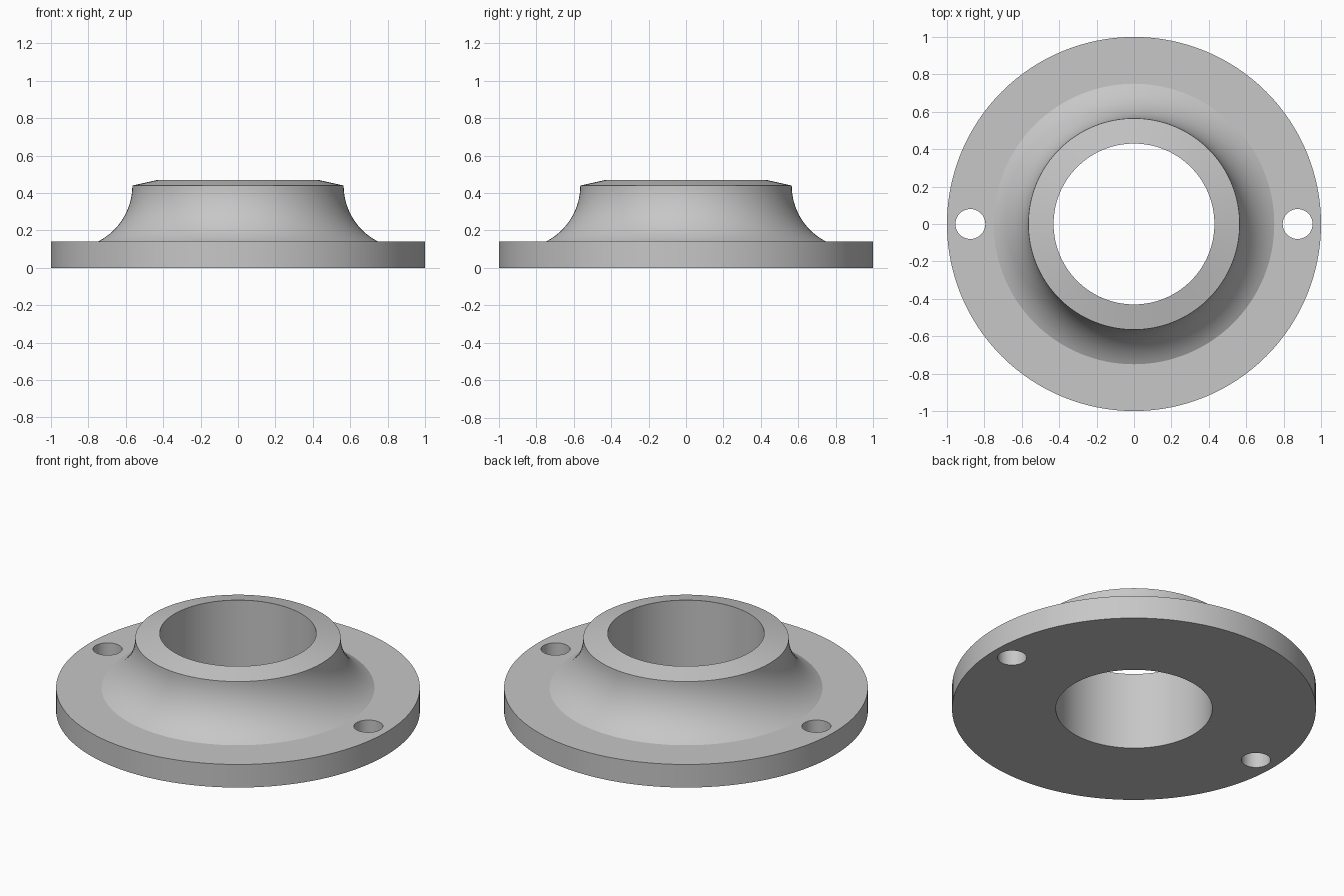
import bpy
import bmesh
import math
from mathutils import Matrix, Vector

cube = bpy.data.objects.get("Cube")
if cube:
    bpy.data.objects.remove(cube, do_unlink=True)

SEGMENTS = 128
BORE, RIM, FOOT, NECK = 0.43, 1.0, 0.75, 0.565
FLANGE_Z, NECK_Z, TOP_Z = 0.14, 0.44, 0.47
HOLE_X, HOLE_R = 0.875, 0.08

# Single grey metal
grey = bpy.data.materials.new("grey metal")
grey.use_nodes = True
colour = (0.57, 0.57, 0.57, 1)
grey.diffuse_color = colour
grey.node_tree.nodes["Principled BSDF"].inputs["Base Color"].default_value = colour


def add_object(name, bm):
    mesh = bpy.data.meshes.new(name)
    bmesh.ops.recalc_face_normals(bm, faces=bm.faces)
    bm.to_mesh(mesh)
    bm.free()
    mesh.materials.append(grey)
    obj = bpy.data.objects.new(name, mesh)
    bpy.context.collection.objects.link(obj)
    return obj


def fillet(steps=20):
    """Concave arc from the flange to the neck, vertical at the neck."""
    run, rise = FOOT - NECK, NECK_Z - FLANGE_Z
    radius = (run ** 2 + rise ** 2) / (2 * run)
    end = math.asin(rise / radius)
    for i in range(steps + 1):
        a = end * (1 - i / steps)
        yield (NECK + radius * (1 - math.cos(a)), NECK_Z - radius * math.sin(a))


# Flange, flared neck, sloping lip and bore as one revolved profile
profile = [(BORE, 0), (RIM, 0), (RIM, FLANGE_Z), *fillet(), (BORE, TOP_Z)]
bm = bmesh.new()
verts = [bm.verts.new((r, 0, z)) for r, z in profile]
edges = [bm.edges.new((v, verts[(i + 1) % len(verts)])) for i, v in enumerate(verts)]
bmesh.ops.spin(bm, geom=verts + edges, cent=(0, 0, 0), axis=(0, 0, 1),
               angle=math.tau, steps=SEGMENTS, use_merge=True)
bmesh.ops.remove_doubles(bm, verts=bm.verts, dist=0.0001)
flange = add_object("flanged_collar", bm)

# Bolt holes through the flange
bm = bmesh.new()
for side in (-1, 1):
    bmesh.ops.create_cone(bm, cap_ends=True, segments=64, radius1=HOLE_R,
                          radius2=HOLE_R, depth=1,
                          matrix=Matrix.Translation(Vector((side * HOLE_X, 0, 0))))
cutter = add_object("bolt_hole_cutter", bm)
cutter.hide_render = True

cut = flange.modifiers.new("bolt holes", "BOOLEAN")
cut.operation = "DIFFERENCE"
cut.solver = "EXACT"
cut.object = cutter
bpy.ops.object.select_all(action="DESELECT")
bpy.context.view_layer.objects.active = flange
flange.select_set(True)
bpy.ops.object.modifier_apply(modifier=cut.name)
bpy.data.objects.remove(cutter, do_unlink=True)

# Smooth curves, crisp edges
bpy.ops.object.shade_smooth_by_angle(angle=math.radians(20))
